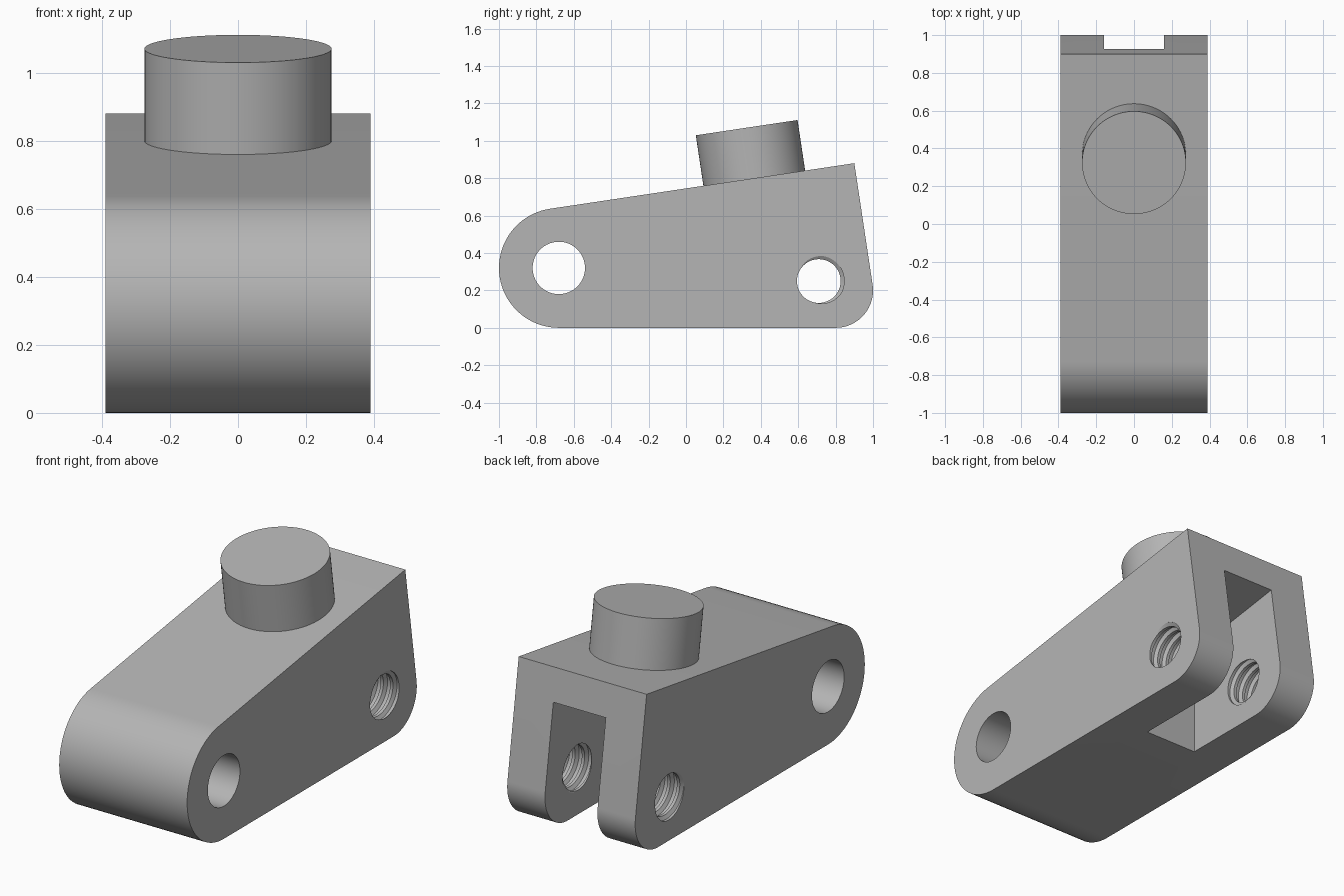
import bpy, bmesh, math
from mathutils import Vector, Matrix

if "Cube" in bpy.data.objects:
    bpy.data.objects.remove(bpy.data.objects["Cube"])

SLOPE = math.atan(0.15)
HALF = 0.39
grey = bpy.data.materials.new("plain grey")
grey.diffuse_color = (0.46, 0.46, 0.46, 1)
grey.use_nodes = True
grey.node_tree.nodes["Principled BSDF"].inputs["Base Color"].default_value = grey.diffuse_color


def finish(bm, name):
    bmesh.ops.recalc_face_normals(bm, faces=bm.faces)
    me = bpy.data.meshes.new(name)
    bm.to_mesh(me)
    bm.free()
    ob = bpy.data.objects.new(name, me)
    me.materials.append(grey)
    bpy.context.collection.objects.link(ob)
    return ob


def prism(name, pts, half):
    """Extrude a (y, z) outline along x."""
    bm = bmesh.new()
    face = bm.faces.new([bm.verts.new((-half, y, z)) for y, z in pts])
    new = bmesh.ops.extrude_face_region(bm, geom=[face])["geom"]
    bmesh.ops.translate(bm, vec=(2 * half, 0, 0),
                        verts=[v for v in new if isinstance(v, bmesh.types.BMVert)])
    return finish(bm, name)


def arc(cy, cz, r, a0, a1, n):
    return [(cy + r * math.cos(a0 + (a1 - a0) * i / n),
             cz + r * math.sin(a0 + (a1 - a0) * i / n)) for i in range(n + 1)]


def thread_cutter(name, cy, cz, pitch=0.058, n=48):
    """Helical bore: rows follow the helix, each turn joins the next."""
    prof = [(0.0, 0.117), (0.3, 0.117), (0.5, 0.136), (0.8, 0.136)]
    k = len(prof)
    turns = math.ceil(2 * HALF / pitch) + 4
    x0 = -turns * pitch / 2
    bm = bmesh.new()

    def vert(i, j):
        f, r = prof[i % k]
        a = 2 * math.pi * j / n
        return bm.verts.new((x0 + (i // k + f + j / n) * pitch,
                             cy + r * math.cos(a), cz + r * math.sin(a)))
    rows = k * turns
    grid = [[vert(i, j) for j in range(n)] for i in range(rows + k)]
    for i in range(rows):
        grid[i].append(grid[i + k][0])
    for i in range(rows - 1):
        for j in range(n):
            bm.faces.new((grid[i][j], grid[i][j + 1], grid[i + 1][j + 1], grid[i + 1][j]))
    for row in grid[rows:]:          # drop the unused spare rows
        for v in row[1:]:
            bm.verts.remove(v)
    loose = [v for v in bm.verts if not v.link_faces]
    bmesh.ops.delete(bm, geom=loose, context='VERTS')
    # close both ends with fans to the axis
    start = [e for e in bm.edges if e.is_boundary]
    for side in (-1, 1):
        tip = bm.verts.new((side * (turns / 2 + 2) * pitch, cy, cz))
        for e in start:
            if sum(v.co.x for v in e.verts) * side > 0:
                bm.faces.new((e.verts[0], e.verts[1], tip))
    return finish(bm, name)


def cut(ob, cutter):
    mod = ob.modifiers.new("cut", 'BOOLEAN')
    mod.operation, mod.solver, mod.object = 'DIFFERENCE', 'EXACT', cutter
    bpy.context.view_layer.objects.active = ob
    bpy.ops.object.modifier_apply(modifier=mod.name)
    bpy.data.objects.remove(cutter)


def smooth(ob):
    bpy.ops.object.select_all(action='DESELECT')
    ob.select_set(True)
    bpy.context.view_layer.objects.active = ob
    bpy.ops.object.shade_smooth_by_angle(angle=math.radians(25))


# wedge body: large round nose, sloping top, rounded lower back
outline = (arc(-0.68, 0.32, 0.32, math.pi / 2 + SLOPE, 1.5 * math.pi, 40)
           + arc(0.8, 0.2, 0.2, -math.pi / 2, SLOPE, 24) + [(0.90, 0.88)])
body = prism("clevis_body", outline, HALF)

# slot between the two legs, its roof parallel to the sloping top
back_y, back_z, front_y = 0.927, 0.70, 0.30
cut(body, prism("slot_cutter", [(front_y, -0.2), (1.2, -0.2),
                                (1.2, back_z + 0.15 * (1.2 - back_y)),
                                (front_y, back_z - 0.15 * (back_y - front_y))], 0.16))
# plain pivot hole and threaded hole
cut(body, prism("pivot_hole_cutter", arc(-0.68, 0.32, 0.14, 0, 2 * math.pi, 64)[:-1], 0.6))
cut(body, thread_cutter("threaded_hole_cutter", 0.71, 0.25))
smooth(body)

# round peg standing square on the sloping top
bm = bmesh.new()
bmesh.ops.create_cone(bm, cap_ends=True, segments=96, radius1=0.275, radius2=0.275, depth=0.293)
bm.transform(Matrix.Translation(Vector((0, 0.365, 0.80)))
             @ Matrix.Rotation(SLOPE, 4, 'X') @ Matrix.Translation((0, 0, 0.1265)))
smooth(finish(bm, "round_peg"))
